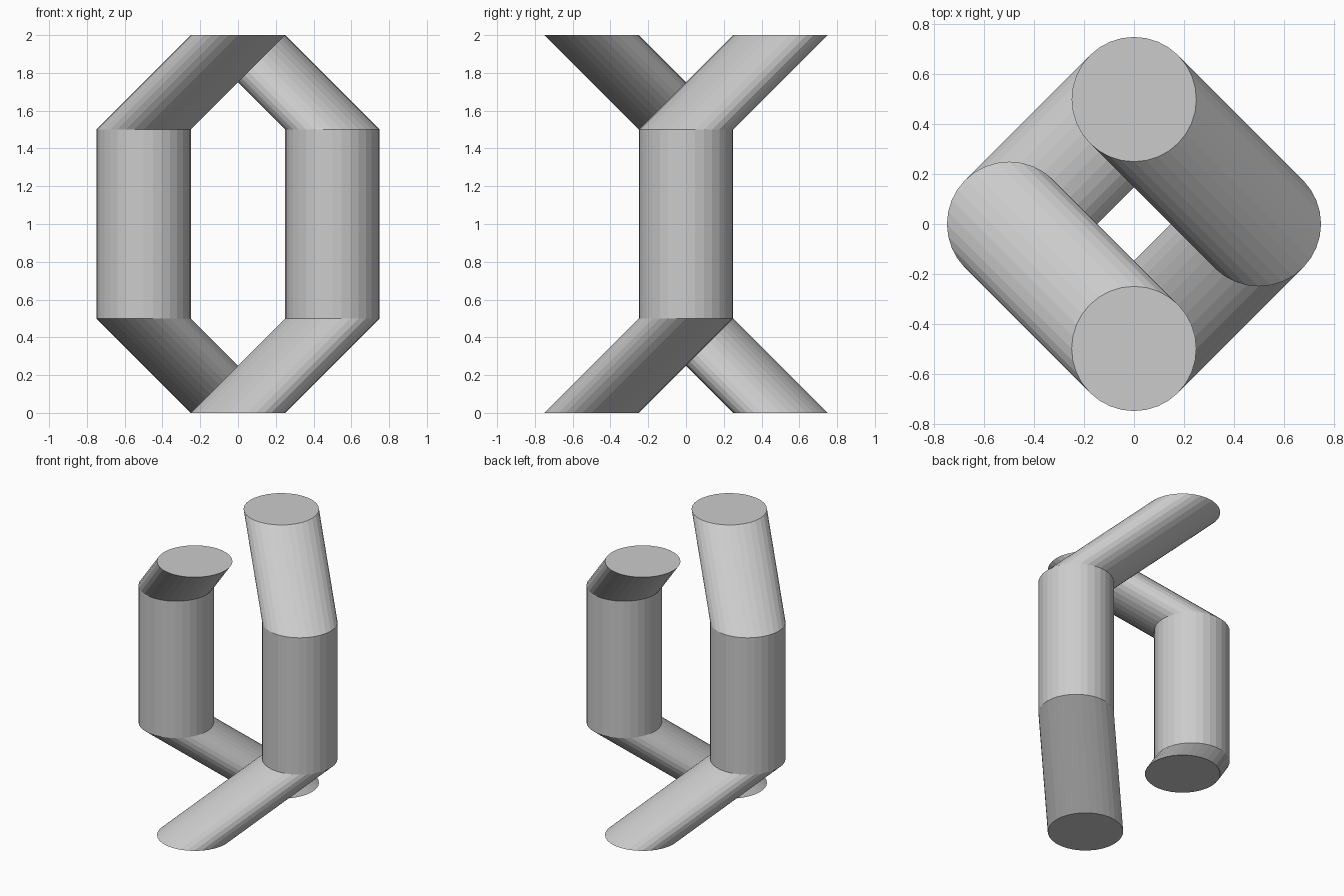
import bpy, bmesh
from math import cos, sin, tau

default = bpy.data.objects.get("Cube")
if default:
    bpy.data.objects.remove(default, do_unlink=True)

SIDES, RADIUS = 32, 0.25

grey = bpy.data.materials.new("plain grey")
grey.use_nodes = True
colour = (0.6, 0.6, 0.6, 1)
grey.diffuse_color = colour
grey.node_tree.nodes["Principled BSDF"].inputs["Base Color"].default_value = colour


def bent_column(name, path):
    """Sweep level circles along a path, then cap both ends."""
    bm = bmesh.new()
    rings = []
    for x, y, z in path:
        angles = [tau * i / SIDES for i in range(SIDES)]
        rings.append([bm.verts.new((x + RADIUS * cos(a), y + RADIUS * sin(a), z))
                      for a in angles])
    for low, high in zip(rings, rings[1:]):
        for i in range(SIDES):
            j = (i + 1) % SIDES
            bm.faces.new((low[i], low[j], high[j], high[i]))
    bm.faces.new(rings[0][::-1])
    bm.faces.new(rings[-1])
    mesh = bpy.data.meshes.new(name)
    bm.to_mesh(mesh)
    bm.free()
    mesh.materials.append(grey)
    obj = bpy.data.objects.new(name, mesh)
    bpy.context.collection.objects.link(obj)


# Two bent columns, each the other turned half way round the z axis
for name, s in (("left_column", 1), ("right_column", -1)):
    bent_column(name, [(0, -0.5 * s, 0), (0.5 * s, 0, 0.5),
                       (0.5 * s, 0, 1.5), (0, 0.5 * s, 2)])
